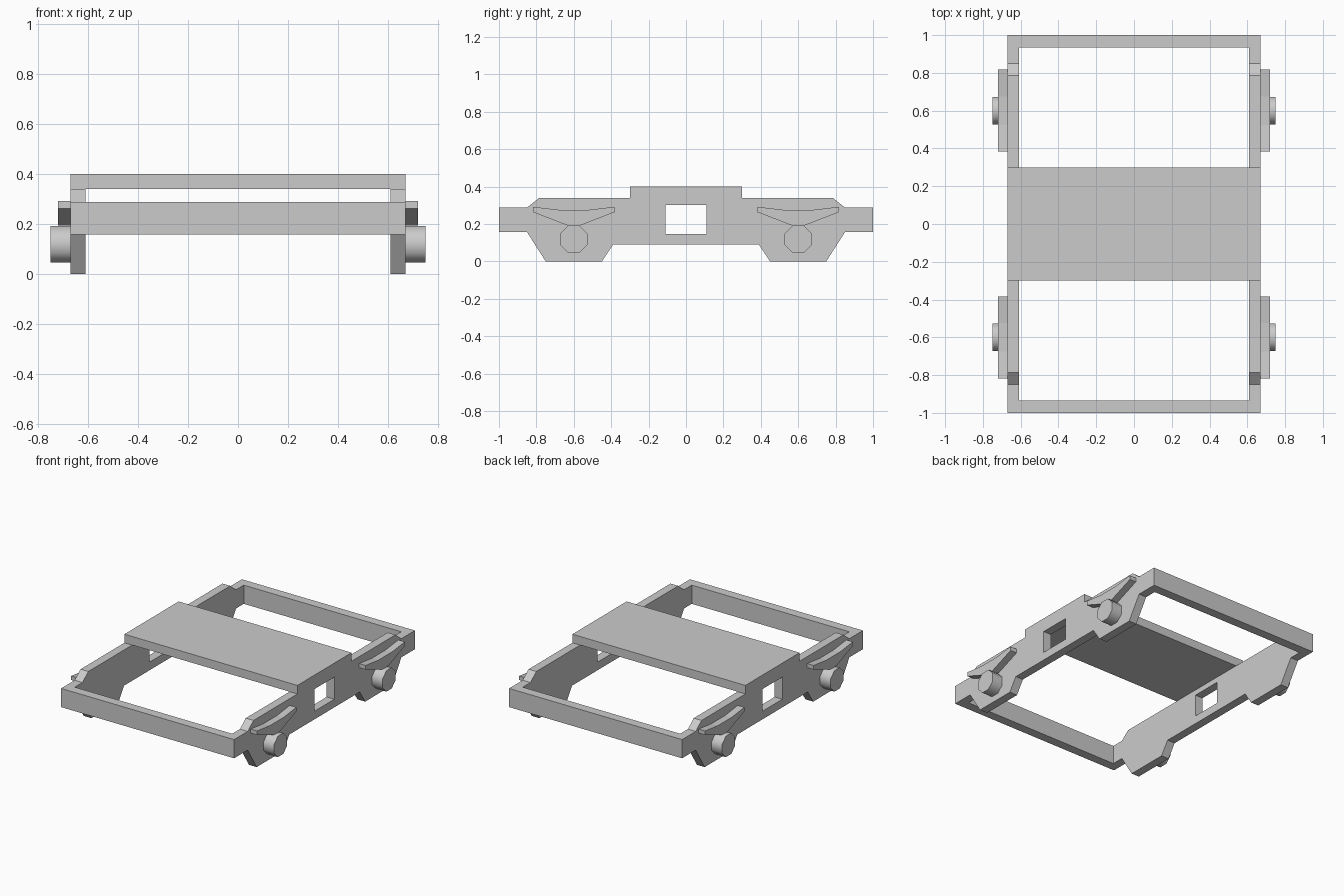
import bpy, bmesh
from math import radians, cos, sin, pi

if "Cube" in bpy.data.objects:
    bpy.data.objects.remove(bpy.data.objects["Cube"])


def prism(name, profile, x0, x1):
    """Extrude a closed (y, z) profile along x."""
    bm = bmesh.new()
    face = bm.faces.new([bm.verts.new((x0, y, z)) for y, z in profile])
    ext = bmesh.ops.extrude_face_region(bm, geom=[face])
    verts = [g for g in ext["geom"] if isinstance(g, bmesh.types.BMVert)]
    bmesh.ops.translate(bm, verts=verts, vec=(x1 - x0, 0, 0))
    bmesh.ops.recalc_face_normals(bm, faces=bm.faces)
    mesh = bpy.data.meshes.new(name)
    bm.to_mesh(mesh)
    bm.free()
    ob = bpy.data.objects.new(name, mesh)
    bpy.context.collection.objects.link(ob)
    return ob


def cut(ob, cutter):
    mod = ob.modifiers.new("cut", "BOOLEAN")
    mod.operation, mod.solver, mod.object = "DIFFERENCE", "EXACT", cutter
    bpy.context.view_layer.objects.active = ob
    bpy.ops.object.modifier_apply(modifier=mod.name)
    bpy.data.objects.remove(cutter)


def mirror_four(ob):
    mod = ob.modifiers.new("mirror", "MIRROR")
    mod.use_axis = (True, True, False)
    mod.use_mirror_merge = False


# Chassis: side silhouette across the full width, hollowed to leave plates, deck and end beams
half = [(0.30, 0.40), (0.30, 0.34), (0.785, 0.34), (0.85, 0.288), (1, 0.288),
        (1, 0.157), (0.85, 0.157), (0.75, 0), (0.45, 0), (0.39, 0.09)]
chassis = prism("chassis_frame", half + [(-y, z) for y, z in reversed(half)], -0.67, 0.67)
inner = [(0.30, 0.34), (0.30, 0.6), (0.935, 0.6), (0.935, -0.2)]
cut(chassis, prism("inner_void", inner + [(-y, z) for y, z in reversed(inner)], -0.61, 0.61))

# Square window through both side plates
window = [(-0.11, 0.147), (0.11, 0.147), (0.11, 0.302), (-0.11, 0.302)]
cut(chassis, prism("window_void", window, -0.9, 0.9))

# Leaf springs
spring_half = [(0.036, 0.193), (0.217, 0.263), (0.217, 0.292), (0.075, 0.275)]
spring = [(0.6 + y, z) for y, z in spring_half]
spring += [(0.6 - y, z) for y, z in reversed(spring_half)]
mirror_four(prism("leaf_spring", spring, 0.67, 0.72))

# Octagonal axle boxes with smooth rims
r = 0.073 / cos(pi / 8)
octagon = [(0.6 + r * cos(pi / 8 + i * pi / 4), 0.118 + r * sin(pi / 8 + i * pi / 4))
           for i in range(8)]
axle = prism("axle_box", octagon, 0.67, 0.75)
bpy.ops.object.select_all(action="DESELECT")
axle.select_set(True)
bpy.context.view_layer.objects.active = axle
bpy.ops.object.shade_smooth_by_angle(angle=radians(50))
mirror_four(axle)
